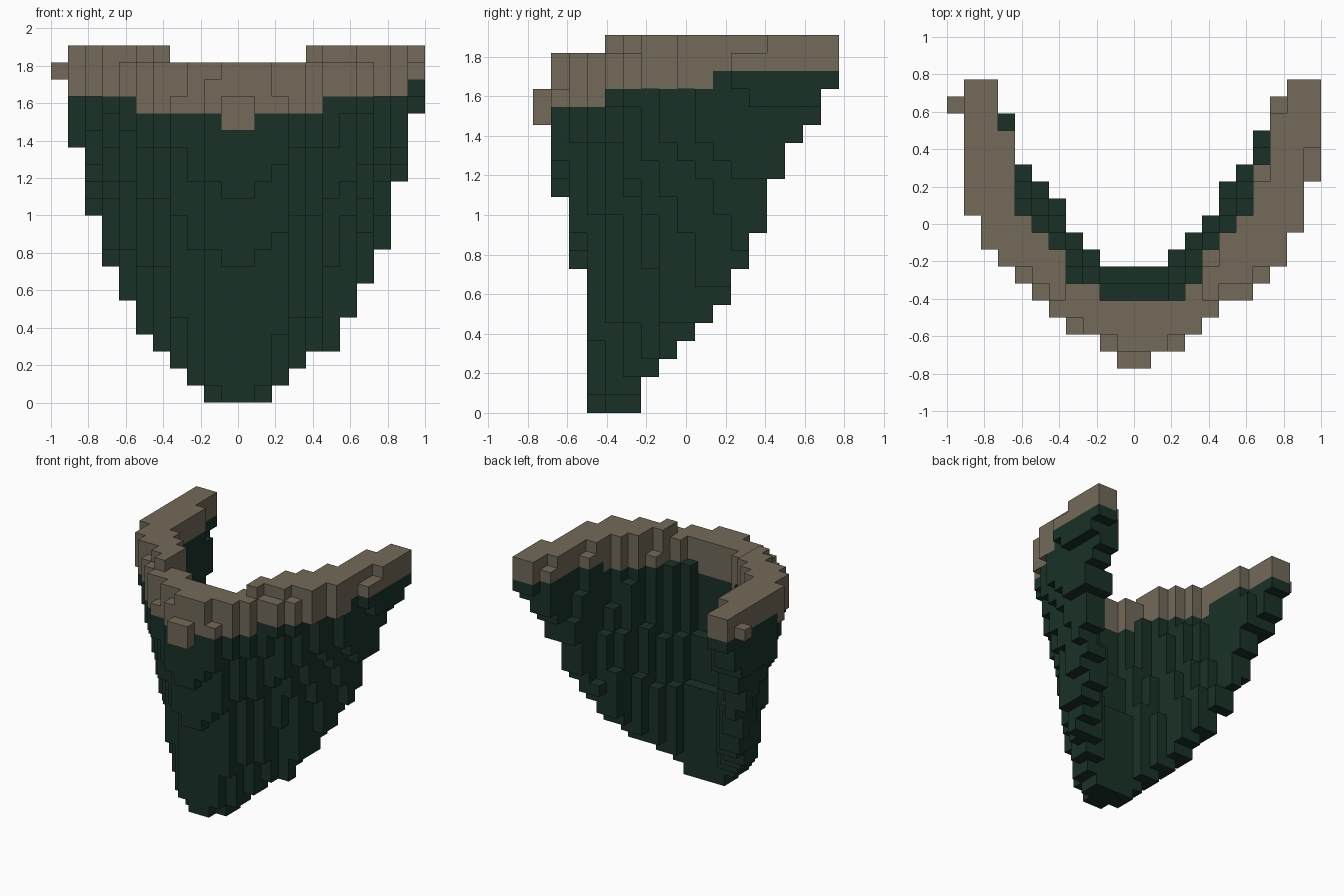
import bpy
import bmesh
from mathutils import Vector

if "Cube" in bpy.data.objects:
    bpy.data.objects.remove(bpy.data.objects["Cube"])

CELL = 1 / 11          # block size: 22 x 17 x 21 blocks
NX, NY = 22, 17

# Plan of the curved wall: outer and inner row for each column, right to left
OUTER = [99, 9, 7, 6, 5, 4, 3, 2, 2, 1, 1, 1, 1, 1, 2, 3, 4, 4, 5, 6, 8, 11]
INNER = [99, 25, 24, 18, 11, 10, 9, 7, 6, 5, 5, 5, 5, 6, 7, 8, 10, 11, 15, 21, 24, 26]
# Lowest layer reached by each column and by each row (the pointed hem)
HEM_X = [19, 15, 11, 8, 6, 4, 3, 2, 1, 0, 0, 0, 0, 1, 2, 3, 3, 5, 7, 9, 13, 17]
HEM_Y = [12, 0, 0, 0, 0, 0, 2, 3, 4, 5, 6, 8, 10, 13, 15, 16, 18]
# Section of the leaning wall: (depth fraction, layer where the outside starts)
LEAN = [(-0.7, 40), (-0.1, 20), (0.1, 12), (0.3, 8), (0.5, 0), (1.0, -20)]
# Lowered blocks along the front rim: outermost block of a column -> top layer
RIM = {4: 19, 5: 19, 6: 19, 7: 17, 9: 18, 13: 17, 16: 19, 17: 19, 18: 19}


def lean(depth):
    for (d0, z0), (d1, z1) in zip(LEAN, LEAN[1:]):
        if depth <= d1:
            return z0 + (z1 - z0) * (depth - d0) / (d1 - d0)


def layer_range(i, j):
    """Lowest and highest layer filled at one plan cell; the wall leans outwards."""
    depth = (j - OUTER[i] + 0.5) / (INNER[i] - OUTER[i] + 1)
    side = abs(i - 10.5) - 0.5
    rise_out = min(3, round(0.35 * side + 0.5)) if side else 0
    rise_in = int(0.6 * side)
    top = 20 if j >= 4 and (i <= 6 or i >= 15) else 19
    if i == 21 and j <= 12:
        top = 19
    if j == OUTER[i]:
        top = min(top, RIM.get(i, top))
    low = round(lean(depth)) + rise_out
    high = round(lean(depth - 0.6)) - 1 + rise_in
    return max(low, HEM_X[i], HEM_Y[j]), min(high, top)


def is_band(i, j, k):
    """The rolled band starts higher towards the back."""
    front = 4 if i < 11 else 3
    return k >= (17 if j <= front else 18 if j <= 9 else 19)


cloth, band = set(), set()
for i in range(NX):
    for j in range(OUTER[i], min(NY, INNER[i] + 1)):
        low, high = layer_range(i, j)
        for k in range(low, high + 1):
            (band if is_band(i, j, k) else cloth).add((i, j, k))

# Front knot and the small end sticking out at the right
band |= {(i, 0, k) for i in (10, 11) for k in (16, 17)}
band.add((0, 15, 19))
filled = cloth | band


def material(name, rgb):
    mat = bpy.data.materials.new(name)
    mat.use_nodes = True
    mat.diffuse_color = (*rgb, 1)
    bsdf = next(n for n in mat.node_tree.nodes if n.type == 'BSDF_PRINCIPLED')
    bsdf.inputs["Base Color"].default_value = (*rgb, 1)
    return mat


def block_object(name, cells, mat):
    """Join blocks into one mesh, keeping only exposed faces."""
    bm = bmesh.new()
    origin = Vector((-NX / 2, -NY / 2, 0))
    for cell in sorted(cells):
        centre = Vector(cell) + Vector((0.5, 0.5, 0.5)) + origin
        for axis in range(3):
            for sign in (-1, 1):
                beside = list(cell)
                beside[axis] += sign
                if tuple(beside) in filled:
                    continue
                normal, u, v = Vector(), Vector(), Vector()
                normal[axis] = sign * 0.5
                u[(axis + 1) % 3] = 0.5
                v[(axis + 2) % 3] = 0.5 * sign
                corners = (-u - v, u - v, u + v, v - u)
                bm.faces.new([bm.verts.new((centre + normal + c) * CELL) for c in corners])
    bmesh.ops.remove_doubles(bm, verts=bm.verts, dist=0.001)
    mesh = bpy.data.meshes.new(name)
    bm.to_mesh(mesh)
    bm.free()
    mesh.materials.append(mat)
    obj = bpy.data.objects.new(name, mesh)
    bpy.context.collection.objects.link(obj)


block_object("hanging_cloth", cloth, material("dark_green", (0.0098, 0.031, 0.0205)))
block_object("rolled_band", band, material("taupe", (0.168, 0.142, 0.1)))
